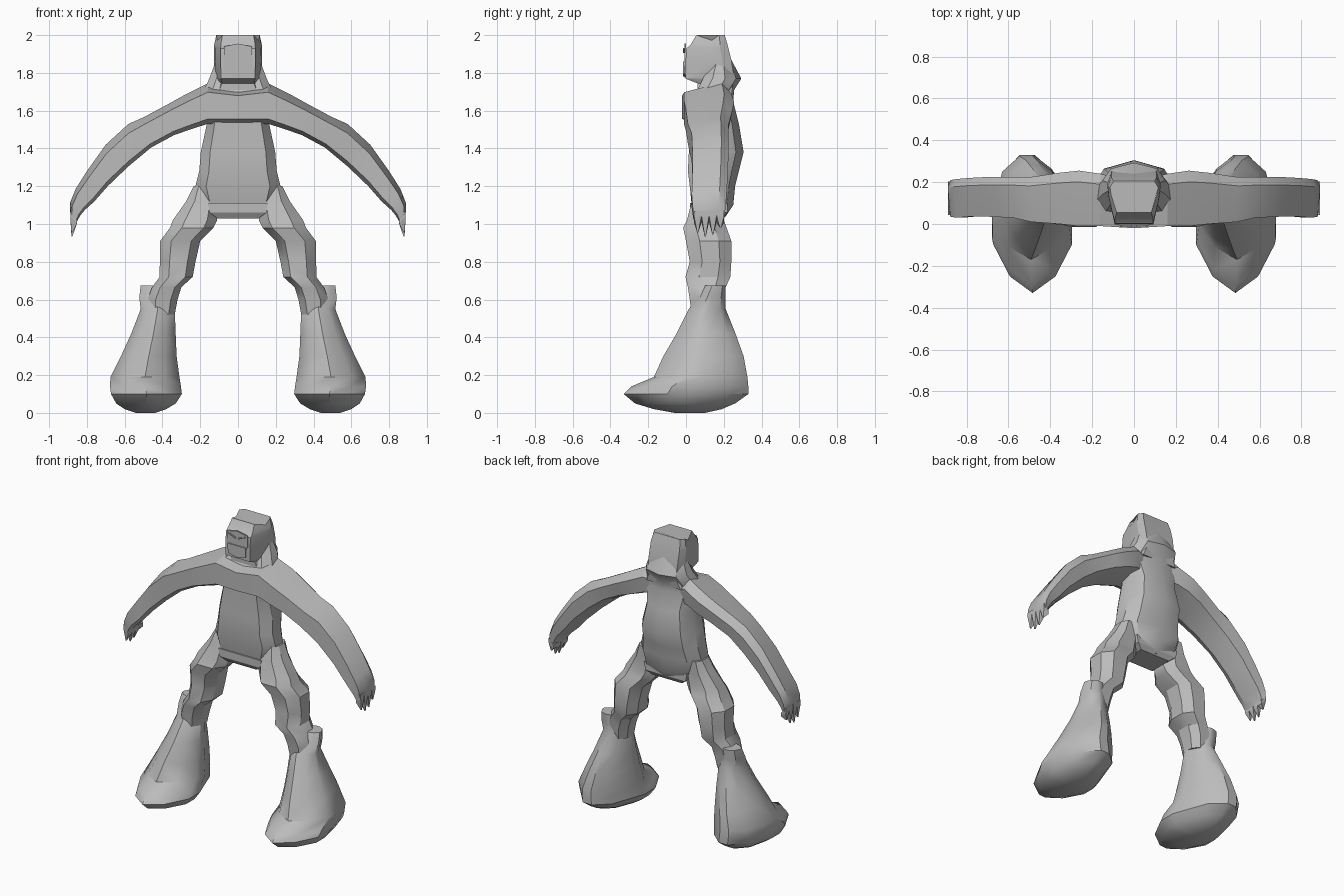
import bpy, bmesh, math

grey = bpy.data.materials.new("plain grey")
grey.diffuse_color = (0.5, 0.5, 0.5, 1)


def loft(name, rings, mirror=False, smooth=30):
    """Skin a list of equal-length point rings and cap both ends."""
    bm = bmesh.new()
    vs = [[bm.verts.new(p) for p in r] for r in rings]
    n = len(rings[0])
    for a, b in zip(vs, vs[1:]):
        for i in range(n):
            j = (i + 1) % n
            bm.faces.new((a[i], a[j], b[j], b[i]))
    bm.faces.new(vs[0])
    bm.faces.new(vs[-1])
    bmesh.ops.recalc_face_normals(bm, faces=bm.faces)
    me = bpy.data.meshes.new(name)
    bm.to_mesh(me)
    bm.free()
    ob = bpy.data.objects.new(name, me)
    bpy.context.collection.objects.link(ob)
    me.materials.append(grey)
    bpy.ops.object.select_all(action='DESELECT')
    ob.select_set(True)
    bpy.context.view_layer.objects.active = ob
    if smooth:
        bpy.ops.object.shade_smooth_by_angle(angle=math.radians(smooth))
    if mirror:
        m = ob.modifiers.new("mirror", 'MIRROR')
        m.use_mirror_merge = False
    return ob


def slices(template, rows):
    """Horizontal slices: template (-1..1) fitted to each (z, x0, x1, y0, y1)."""
    return [[((a + b) / 2 + u * (b - a) / 2, (c + d) / 2 + v * (d - c) / 2, z)
             for u, v in template] for z, a, b, c, d in rows]


def sym(rows):
    return [(z, -w, w, c, d) for z, w, c, d in rows]


# torso with a ridged back rising to the back of the head
TORSO = [(-.75, -1), (.75, -1), (1, -.5), (1, .15), (.73, .72), (0, 1),
         (-.73, .72), (-1, .15), (-1, -.5)]
loft("torso", slices(TORSO, sym([
    (1.04, .15, .05, .21), (1.10, .195, .03, .25), (1.20, .225, .02, .26),
    (1.28, .205, .01, .28), (1.38, .197, .015, .305), (1.53, .165, .02, .28),
    (1.65, .19, .02, .25), (1.71, .18, .06, .255), (1.77, .152, .09, .293),
    (1.85, .122, .13, .25), (1.90, .10, .15, .225)])), smooth=32)

# pelvis belt
BOX = [(-1, -1), (1, -1), (1, 1), (-1, 1)]
loft("pelvis", slices(BOX, sym([
    (1.03, .11, .04, .2), (1.06, .15, .02, .22), (1.11, .16, .02, .22)])), smooth=0)

# neck and head: narrow in front, wider behind, with a dipped crown
HEAD = [(-.72, -1), (.72, -1), (.95, .1), (1, .6), (.85, 1), (-.85, 1), (-1, .6), (-.95, .1)]
head = loft("head", slices(HEAD, sym([
    (1.68, .15, .06, .24), (1.745, .118, .06, .25), (1.77, .125, -.003, .255),
    (1.86, .128, -.003, .242), (1.93, .127, .003, .225), (1.95, .126, .025, .22),
    (1.995, .115, .055, .205)])), smooth=20)
for v in head.data.vertices:
    if v.co.z > 1.98:
        v.co.z = 1.972 if .08 < v.co.y < .17 else 2.0


# face plate, brows and mouth guard
def plate(name, pts, y, mirror=False):
    loft(name, [[(x, yy, z) for x, z in pts] for yy in (y, y + .009)], mirror, 0)

plate("face_plate", [(-.075, 1.79), (0, 1.775), (.075, 1.79), (.075, 1.94),
                     (0, 1.955), (-.075, 1.94)], -.008)
plate("mouth_guard", [(-.065, 1.795), (0, 1.782), (.065, 1.795), (.068, 1.86),
                      (-.068, 1.86)], -.015)
plate("brow", [(.012, 1.905), (.06, 1.925), (.062, 1.932), (.01, 1.914)], -.015, True)

# arms: one arched band running from hand to hand across the chest
# rows: top x, top z, bottom x, bottom z, front y, back y
ARM_ROWS = [
    (0, 1.72, 0, 1.535, -.02, .20), (.16, 1.745, .16, 1.53, -.01, .24),
    (.27, 1.69, .24, 1.505, -.01, .255), (.36, 1.64, .34, 1.47, 0, .245),
    (.50, 1.565, .46, 1.405, .01, .225), (.58, 1.53, .58, 1.305, .03, .225),
    (.70, 1.42, .69, 1.20, .035, .225), (.80, 1.28, .76, 1.12, .035, .22),
    (.86, 1.185, .81, 1.075, .03, .215), (.89, 1.11, .835, 1.045, .035, .21),
    (.888, 1.06, .852, 1.015, .04, .205)]
ARM = [(0, .12), (0, .78), (.4, .9), (.8, 1), (1, .75), (.93, .25), (.58, .1), (.2, 0)]


def arm_ring(row, side):
    xt, zt, xb, zb, y0, y1 = row
    return [(side * (xb + (xt - xb) * s), y0 + (y1 - y0) * t, zb + (zt - zb) * s)
            for t, s in ARM]

loft("arms", [arm_ring(r, -1) for r in ARM_ROWS[:0:-1]] +
     [arm_ring(r, 1) for r in ARM_ROWS], smooth=25)

# pointed fingers
for i, tip in enumerate((.955, .935, .945, .98)):
    y = .062 + i * .04
    loft(f"finger_{i + 1}", [
        [(x, y + d, z) for x, d, z in ((.852, -h, zb), (.852, h, zb), (.888, h, zt), (.888, -h, zt))]
        for h, zb, zt in ((.02, 1.03, 1.07), (.019, 1.005, 1.04))] + [
        [(.876, y - .003, tip), (.876, y + .003, tip), (.882, y + .003, tip), (.882, y - .003, tip)]],
        True, 0)

# legs: hip, thigh and knee
LEG = [(-.55, -1), (.45, -1), (1, -.4), (1, .45), (.5, 1), (-.5, 1), (-1, .5), (-1, -.4)]
loft("leg", slices(LEG, [
    (1.20, .14, .235, .06, .20), (1.12, .11, .275, .03, .20), (1.02, .11, .345, .005, .20),
    (.98, .13, .36, -.015, .215), (.91, .20, .412, .0, .24), (.80, .225, .414, .02, .24),
    (.72, .24, .415, -.003, .235), (.665, .30, .455, .01, .21), (.60, .32, .48, .02, .205),
    (.52, .335, .48, .03, .19)]),
    True, 30)

# boots: big pointed foot tapering up to a cuff
BOOT = [(0, -1), (.58, -.76), (1, -.3), (1, .05), (.75, .7), (.3, 1), (-.05, 1),
        (-.55, .75), (-1, .05), (-1, -.3), (-.58, -.76)]
loft("boot", slices(BOOT, [
    (0, .44, .54, -.06, .10), (.02, .38, .60, -.17, .19), (.05, .33, .645, -.27, .26),
    (.10, .297, .672, -.33, .33), (.14, .302, .678, -.29, .33), (.19, .31, .675, -.17, .325),
    (.30, .325, .62, -.12, .305), (.42, .33, .565, -.05, .262), (.55, .335, .515, .015, .21),
    (.61, .35, .523, .06, .208), (.675, .37, .515, .10, .21)]), True, 35)
